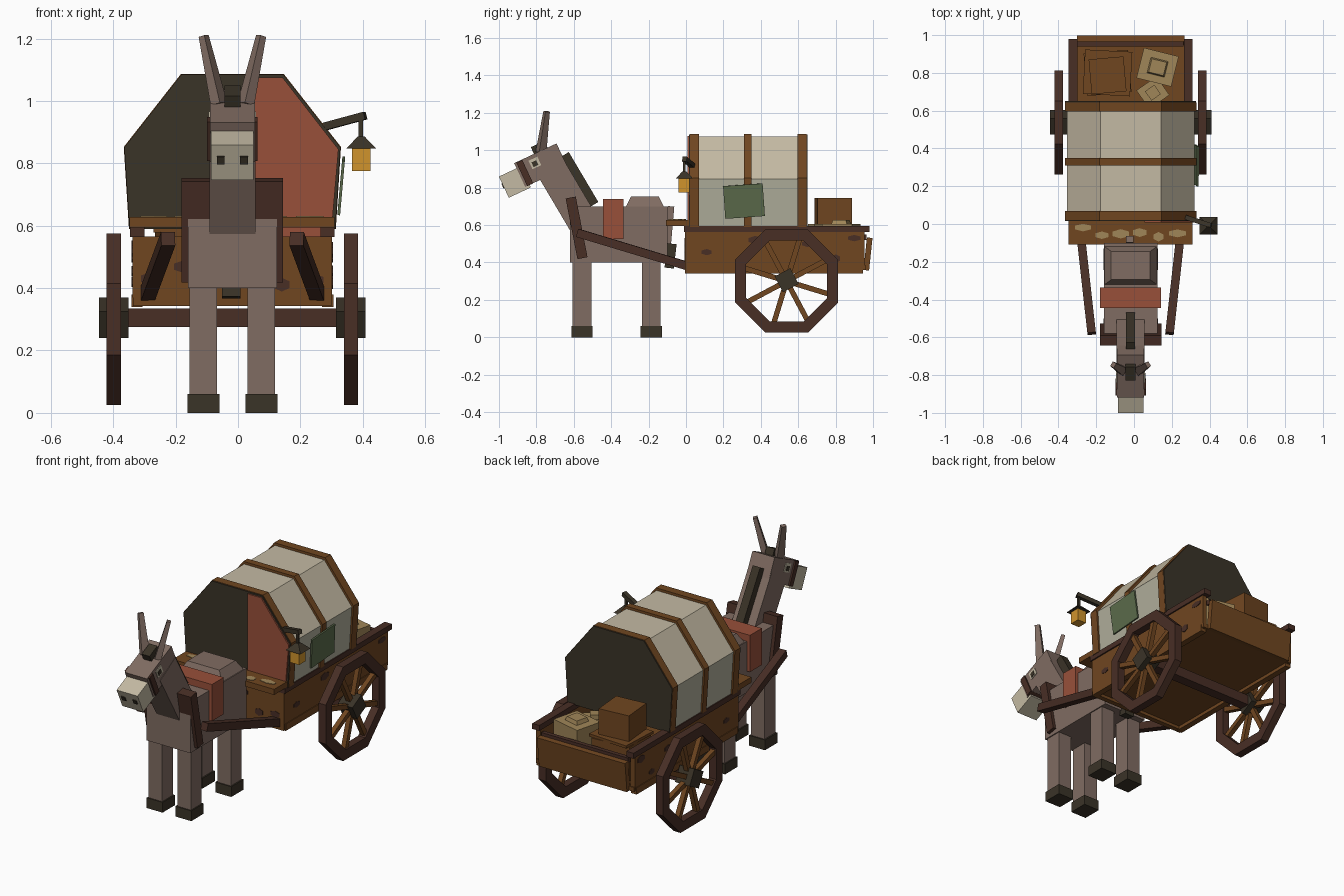
import bpy, bmesh, random
from math import radians, pi, cos, sin
from mathutils import Vector, Matrix, Euler

cube = bpy.data.objects.get("Cube")
if cube:
    bpy.data.objects.remove(cube, do_unlink=True)
random.seed(4)
CX = -0.018  # centre line of cart and animal


def material(name, hexcode):
    rgb = [int(hexcode[i:i + 2], 16) / 255 for i in (0, 2, 4)]
    col = [(c / 12.92 if c < 0.04 else ((c + 0.055) / 1.055) ** 2.4) for c in rgb] + [1]
    m = bpy.data.materials.new(name)
    m.use_nodes = True
    m.diffuse_color = col
    m.node_tree.nodes["Principled BSDF"].inputs["Base Color"].default_value = col
    return m


HIDE = material("grey_brown_hide", "806c62")
DARK = material("near_black", "3a3327")
CREAM = material("cream", "c4baa3")
CANVAS = material("grey_canvas", "b0ae9b")
RED = material("brick_red", "98503a")
WOOD = material("warm_wood", "704620")
BEAM = material("dark_wood", "482e25")
GREEN = material("patch_green", "5c6c4c")
AMBER = material("lamp_amber", "d0942c")
TAN = material("pale_wood", "a08658")


def finish(name, bm, *mats):
    bmesh.ops.recalc_face_normals(bm, faces=bm.faces)
    me = bpy.data.meshes.new(name)
    bm.to_mesh(me)
    bm.free()
    for m in mats:
        me.materials.append(m)
    ob = bpy.data.objects.new(name, me)
    bpy.context.collection.objects.link(ob)
    return ob


def box(name, loc, size, mat, rot=(0, 0, 0), taper=1.0):
    """Box with rotation in degrees; taper scales the top end."""
    bm = bmesh.new()
    bmesh.ops.create_cube(bm, size=1)
    for v in bm.verts:
        k = taper if v.co.z > 0 else 1
        v.co = Vector((v.co.x * size[0] * k, v.co.y * size[1] * k, v.co.z * size[2]))
    r = Euler([radians(a) for a in rot]).to_matrix().to_4x4()
    bm.transform(Matrix.Translation(loc) @ r)
    return finish(name, bm, mat)


def span(name, x, y, z, mat, taper=1.0):
    """Box from its low and high limits on each axis."""
    lim = (x, y, z)
    return box(name, [(a + b) / 2 for a, b in lim], [b - a for a, b in lim], mat, taper=taper)


def beam(name, a, b, w, d, mat, taper=1.0):
    a, b = Vector(a), Vector(b)
    bm = bmesh.new()
    bmesh.ops.create_cube(bm, size=1)
    for v in bm.verts:
        k = taper if v.co.z > 0 else 1
        v.co = Vector((v.co.x * w * k, v.co.y * d * k, v.co.z * (b - a).length))
    q = (b - a).to_track_quat('Z', 'Y').to_matrix().to_4x4()
    bm.transform(Matrix.Translation((a + b) / 2) @ q)
    return finish(name, bm, mat)


def prism(name, pts, y0, y1, *mats):
    """Outline in x and z, extruded along y."""
    bm = bmesh.new()
    f = bm.faces.new([bm.verts.new((x, y0, z)) for x, z in pts])
    ext = bmesh.ops.extrude_face_region(bm, geom=[f])["geom"]
    bmesh.ops.translate(bm, vec=(0, y1 - y0, 0),
                        verts=[g for g in ext if isinstance(g, bmesh.types.BMVert)])
    return finish(name, bm, *mats)


# Animal: body, saddle gear and legs
span("body", (-0.16, 0.125), (-0.62, -0.1), (0.4, 0.7), HIDE)
span("rump_hump", (-0.155, 0.12), (-0.32, -0.12), (0.7, 0.752), HIDE, taper=0.75)
span("saddle_blanket", (-0.18, 0.142), (-0.445, -0.335), (0.525, 0.74), RED)
box("harness_collar", (CX, -0.585, 0.585), (0.325, 0.055, 0.33), BEAM, (11, 0, 0))
for s, side in ((-1, "right"), (1, "left")):
    x = CX + s * 0.093
    for y, end in ((-0.556, "front"), (-0.186, "rear")):
        box(f"{end}_{side}_leg", (x, y, 0.235), (0.088, 0.1, 0.37), HIDE)
        box(f"{end}_{side}_hoof", (x, y, 0.03), (0.103, 0.114, 0.06), DARK)
beam("tail", (-0.022, -0.08, 0.7), (-0.022, -0.1, 0.47), 0.04, 0.035, HIDE)
beam("tail_tuft", (-0.022, -0.075, 0.5), (-0.022, -0.09, 0.37), 0.06, 0.05, DARK)

# Animal: neck and head
box("neck", (CX, -0.64, 0.765), (0.148, 0.163, 0.35), HIDE, (30.6, 0, 0))
box("mane", (CX, -0.567, 0.845), (0.048, 0.045, 0.31), DARK, (30.6, 0, 0))
tilt = (25, 0, 0)
box("head", (CX, -0.776, 0.92), (0.144, 0.25, 0.14), HIDE, tilt)
box("muzzle", (CX, -0.915, 0.83), (0.136, 0.13, 0.125), CREAM, tilt)
box("noseband", (CX, -0.862, 0.878), (0.162, 0.035, 0.138), BEAM, tilt)
box("forelock", (CX, -0.785, 1.015), (0.052, 0.08, 0.04), DARK, tilt)
for s, side in ((-1, "right"), (1, "left")):
    box(f"{side}_eye", (CX + s * 0.072, -0.808, 0.932), (0.008, 0.052, 0.05), CREAM, tilt)
    box(f"{side}_pupil", (CX + s * 0.074, -0.808, 0.928), (0.009, 0.028, 0.028), DARK, tilt)
    box(f"{side}_nostril", (CX + s * 0.037, -0.978, 0.81), (0.025, 0.008, 0.028), DARK, tilt)
    beam(f"{side}_ear", (CX + s * 0.043, -0.775, 0.99), (CX + s * 0.092, -0.745, 1.208),
         0.046, 0.036, HIDE, taper=0.6)

# Cart bed
span("floor", (-0.335, 0.3), (0.0, 0.96), (0.36, 0.385), WOOD)
span("front_board", (-0.337, 0.3), (-0.005, 0.025), (0.342, 0.565), WOOD)
for s, side in ((-1, "right"), (1, "left")):
    x = CX + s * 0.306
    box(f"{side}_side_board", (x, 0.475, 0.47), (0.028, 0.96, 0.2), WOOD)
    box(f"{side}_sill", (x, 0.475, 0.36), (0.036, 0.94, 0.04), WOOD)
    box(f"{side}_rail", (CX + s * 0.305, 0.485, 0.58), (0.046, 0.99, 0.032), BEAM)
    beam(f"{side}_shaft", (CX + s * 0.206, -0.58, 0.558), (CX + s * 0.272, 0.01, 0.38),
         0.045, 0.045, BEAM)
box("tailgate", (CX, 0.973, 0.445), (0.57, 0.03, 0.175), WOOD, (-6, 0, 0))
span("tailgate_rail", (-0.3, 0.262), (0.94, 0.965), (0.52, 0.55), BEAM)
span("seat_board", (-0.348, 0.31), (-0.108, 0.03), (0.595, 0.628), WOOD)


def blot(name, loc, r, axis, mat):
    """Thin irregular stain plate facing along an axis."""
    bm = bmesh.new()
    bmesh.ops.create_cone(bm, cap_ends=True, segments=6, radius1=r, radius2=r, depth=0.004)
    stretch = Matrix.Diagonal((random.uniform(0.9, 1.6), random.uniform(0.6, 0.9), 1, 1))
    turn = {"x": Euler((pi / 2, 0, pi / 2)), "y": Euler((pi / 2, 0, 0)), "z": Euler((0, 0, 0))}
    bm.transform(Matrix.Translation(loc) @ turn[axis].to_matrix().to_4x4() @ stretch)
    finish(name, bm, mat)


for y, z in ((0.11, 0.455), (0.37, 0.52), (0.65, 0.5), (0.8, 0.42), (0.9, 0.53)):
    for s in (-1, 1):
        blot("side_stain", (CX + s * 0.321, y, z), 0.026, "x", BEAM)
for i in range(6):
    blot("front_stain", (-0.28 + i * 0.105, -0.006, random.uniform(0.39, 0.52)), 0.026, "y", BEAM)
    blot("seat_worn_patch", (-0.27 + i * 0.1, random.uniform(-0.07, -0.01), 0.629), 0.032, "z", TAN)

# Cloth cover with hoops and closed ends
half = [(0.322, 0.59), (0.338, 0.845), (0.16, 1.072)]


def arch(k):
    right = [(CX + x * k, 0.59 + (z - 0.59) * k) for x, z in half]
    return right + [(2 * CX - x, z) for x, z in reversed(right)]


cover = prism("cloth_cover", arch(1), 0.03, 0.635, CREAM, CANVAS)
for p in cover.data.polygons:
    p.material_index = int(abs(p.normal.x) > 0.9)
for y0, y1 in ((0.022, 0.07), (0.31, 0.35), (0.596, 0.644)):
    prism("cover_hoop", arch(1.03), y0, y1, WOOD)
for y0 in (0.016, 0.643):
    prism("dark_end_cloth", arch(1.025), y0, y0 + 0.007, DARK)
prism("red_curtain", [(0.055, 0.565), (0.298, 0.565), (0.322, 0.845), (0.143, 1.075), (0.055, 1.075)],
      0.008, 0.016, RED)
box("green_patch", (0.331, 0.31, 0.728), (0.009, 0.212, 0.175), GREEN, (4, 5, 0))

# Lantern on a bracket
beam("lantern_arm", (0.275, 0.035, 0.917), (0.408, -0.008, 0.953), 0.025, 0.025, DARK)
span("lantern_hanger", (0.387, 0.4), (-0.015, -0.002), (0.87, 0.95), DARK)
span("lantern_roof", (0.347, 0.443), (-0.056, 0.038), (0.848, 0.886), DARK, taper=0.22)
span("lantern_glass", (0.366, 0.424), (-0.04, 0.02), (0.775, 0.85), AMBER)

# Wheels and axle
WY, WZ = 0.538, 0.3
span("axle", (-0.38, 0.345), (WY - 0.03, WY + 0.03), (0.275, 0.335), BEAM)
for s, side in ((-1, "right"), (1, "left")):
    x = CX + s * 0.38
    bm = bmesh.new()
    rings = []
    for dx, r in ((-0.023, 0.298), (0.023, 0.298), (0.023, 0.235), (-0.023, 0.235)):
        angles = [pi / 8 + i * pi / 4 for i in range(8)]
        rings.append([bm.verts.new((x + dx, WY + r * cos(a), WZ + r * sin(a))) for a in angles])
    for j in range(4):
        a, b = rings[j], rings[(j + 1) % 4]
        for i in range(8):
            n = (i + 1) % 8
            bm.faces.new((a[i], a[n], b[n], b[i]))
    finish(f"{side}_wheel_rim", bm, BEAM)
    for i in range(8):
        a = radians(28 + 45 * i)
        beam(f"{side}_spoke", (x, WY, WZ), (x, WY + 0.235 * cos(a), WZ + 0.235 * sin(a)),
             0.028, 0.028, WOOD)
    box(f"{side}_hub", (x, WY, 0.305), (0.095, 0.095, 0.095), DARK, (28, 0, 0))

# Cargo
box("lower_crate", (-0.14, 0.8, 0.48), (0.235, 0.225, 0.2), WOOD, (0, 0, 5))
box("crate_lid", (-0.14, 0.8, 0.587), (0.25, 0.235, 0.016), WOOD, (0, 0, -3))
box("upper_crate", (-0.14, 0.787, 0.67), (0.185, 0.185, 0.15), WOOD, (0, 0, 5))
box("pale_crate", (0.125, 0.83, 0.495), (0.19, 0.165, 0.22), TAN, (0, 0, -14))
box("pale_crate_lid", (0.125, 0.83, 0.612), (0.1, 0.09, 0.03), TAN, (0, 0, -14), taper=0.8)
box("small_pale_crate", (0.1, 0.695, 0.48), (0.13, 0.12, 0.2), TAN, (0, 0, 35))
box("small_crate_lid", (0.1, 0.695, 0.59), (0.06, 0.06, 0.03), TAN, (0, 0, 35))
